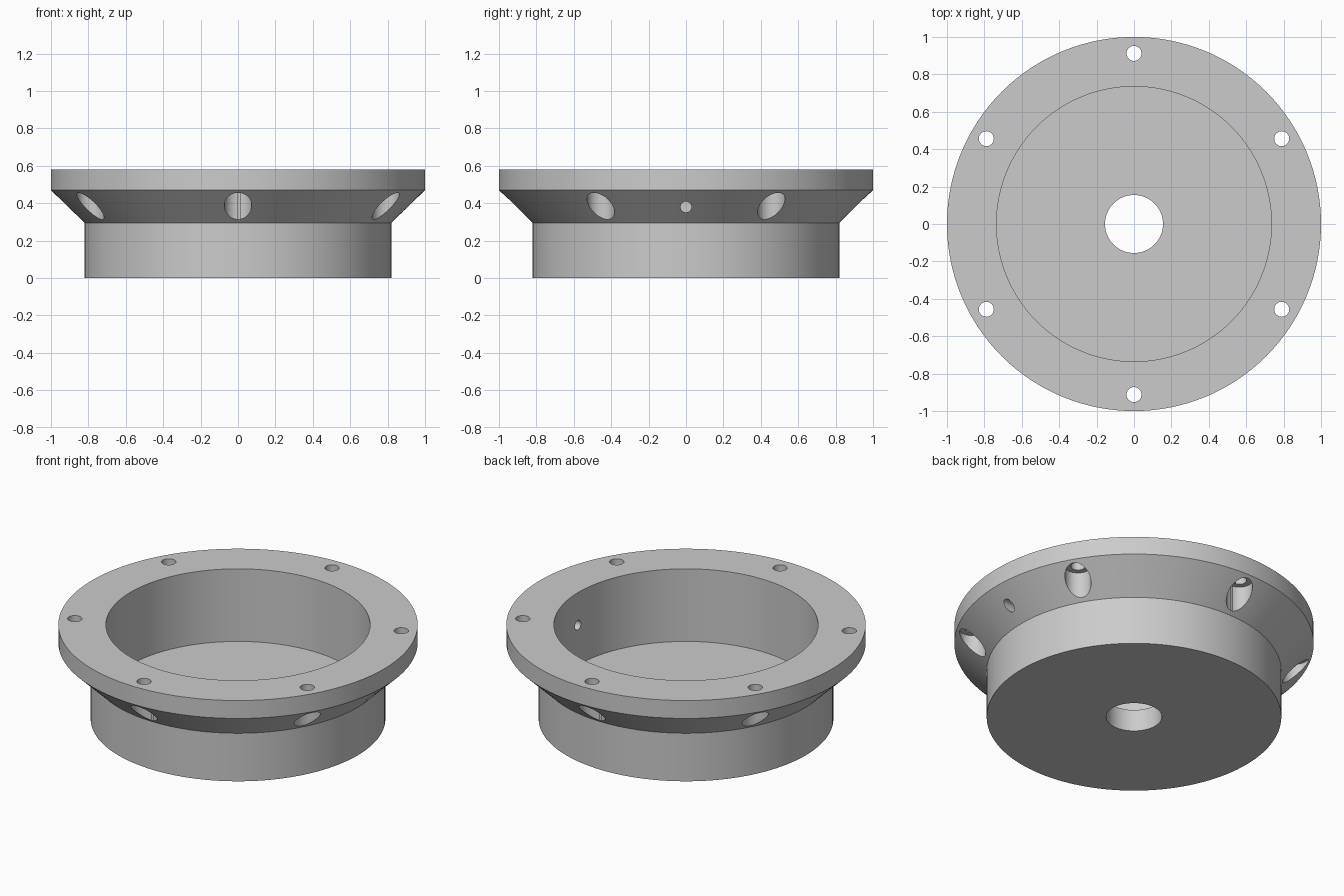
import bpy
import bmesh
from math import cos, sin, pi, radians
from mathutils import Matrix

default = bpy.data.objects.get("Cube")
if default:
    bpy.data.objects.remove(default)

SEGMENTS = 128
HEIGHT, SEAT, FLOOR = 0.58, 0.47, 0.134

grey = bpy.data.materials.new("plain_grey")
grey.use_nodes = True
grey.diffuse_color = (0.6, 0.6, 0.6, 1)
grey.node_tree.nodes["Principled BSDF"].inputs["Base Color"].default_value = (0.6, 0.6, 0.6, 1)


def make_object(name, bm):
    bmesh.ops.recalc_face_normals(bm, faces=bm.faces)
    mesh = bpy.data.meshes.new(name)
    bm.to_mesh(mesh)
    bm.free()
    mesh.materials.append(grey)
    obj = bpy.data.objects.new(name, mesh)
    bpy.context.collection.objects.link(obj)
    return obj


def add_cylinder(bm, radius, low, high, place=Matrix(), sides=48):
    shift = Matrix.Translation((0, 0, (low + high) / 2))
    bmesh.ops.create_cone(bm, cap_ends=True, segments=sides, radius1=radius,
                          radius2=radius, depth=high - low, matrix=place @ shift)


# Flanged cup: closed cross-section turned around the z axis
profile = [(0.155, 0), (0.82, 0), (0.82, 0.295), (1, SEAT),
           (1, HEIGHT), (0.735, HEIGHT), (0.735, FLOOR), (0.155, FLOOR)]
bm = bmesh.new()
rings = []
for i in range(SEGMENTS):
    a = 2 * pi * i / SEGMENTS
    rings.append([bm.verts.new((r * cos(a), r * sin(a), z)) for r, z in profile])
for i, ring in enumerate(rings):
    after = rings[(i + 1) % SEGMENTS]
    for j in range(len(profile)):
        k = (j + 1) % len(profile)
        bm.faces.new((ring[j], after[j], after[k], ring[k]))
cup = make_object("flanged_cup", bm)

# Cutters: bolt holes, counterbores under the flange, and one side hole
bolts, bores, side = bmesh.new(), bmesh.new(), bmesh.new()
for i in range(6):
    a = radians(30 + 60 * i)
    place = Matrix.Translation((0.912 * cos(a), 0.912 * sin(a), 0))
    add_cylinder(bolts, 0.04, 0.2, 0.7, place)
    add_cylinder(bores, 0.073, 0.2, SEAT + 0.003, place)
sideways = Matrix.Translation((0, 0, 0.38)) @ Matrix.Rotation(pi / 2, 4, "Y")
add_cylinder(side, 0.029, 0.6, 1.1, sideways)

cutters = [make_object("bolt_hole_cutter", bolts),
           make_object("counterbore_cutter", bores),
           make_object("side_hole_cutter", side)]
for cutter in cutters:
    mod = cup.modifiers.new(cutter.name, "BOOLEAN")
    mod.operation = "DIFFERENCE"
    mod.solver = "EXACT"
    mod.object = cutter

# Apply the cuts, remove the helpers and smooth the round walls
bpy.ops.object.select_all(action="DESELECT")
cup.select_set(True)
bpy.context.view_layer.objects.active = cup
for mod in list(cup.modifiers):
    bpy.ops.object.modifier_apply(modifier=mod.name)
for cutter in cutters:
    bpy.data.objects.remove(cutter)
bpy.ops.object.shade_smooth_by_angle(angle=radians(30))
